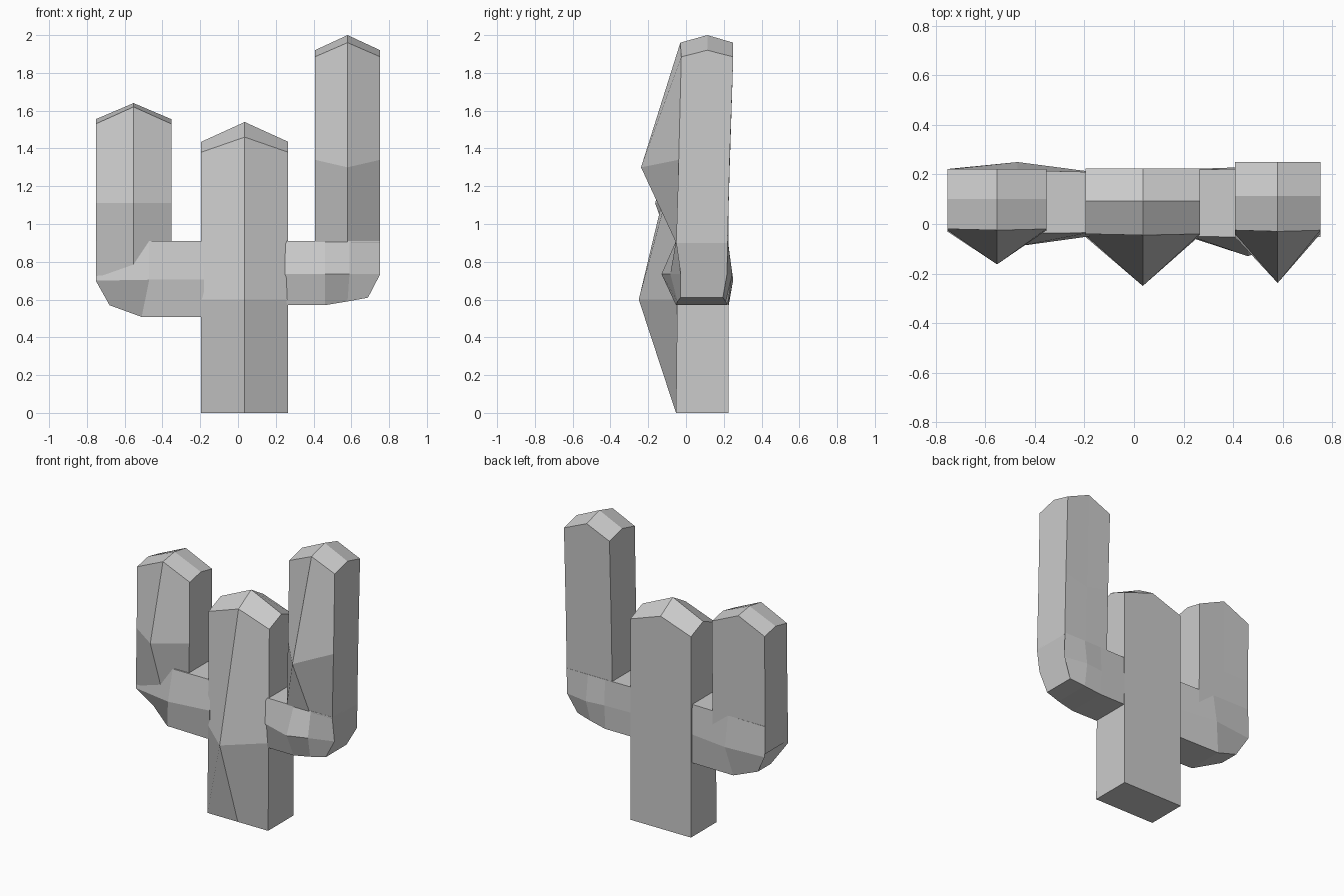
import bpy, bmesh

if "Cube" in bpy.data.objects:
    bpy.data.objects.remove(bpy.data.objects["Cube"], do_unlink=True)

# One plain grey for the whole plant
grey = bpy.data.materials.new("plain_grey")
grey.use_nodes = True
GREY = (0.6, 0.6, 0.6, 1)
grey.diffuse_color = GREY
grey.node_tree.nodes["Principled BSDF"].inputs["Base Color"].default_value = GREY


def finish(bm, name):
    bmesh.ops.recalc_face_normals(bm, faces=bm.faces)
    mesh = bpy.data.meshes.new(name)
    bm.to_mesh(mesh)
    bm.free()
    mesh.materials.append(grey)
    obj = bpy.data.objects.new(name, mesh)
    bpy.context.collection.objects.link(obj)
    return obj


def loft(bm, rings):
    """Bridge closed rings of equal length and return their vertices."""
    rows = [[bm.verts.new(p) for p in ring] for ring in rings]
    for a, b in zip(rows, rows[1:]):
        n = len(a)
        for i in range(n):
            j = (i + 1) % n
            bm.faces.new((a[i], a[j], b[j], b[i]))
    return rows


def column(name, x0, x1, y0, y1, base, bulge, rim, ridge, foot):
    """Upright stem: front keel swelling at bulge=(y, z, side_z), gabled cap,
    foot=(front, back) depth at the base."""
    xc = (x0 + x1) / 2

    def ring(front, keel, back, side_z, mid_z):
        return [(x0, front, side_z), (xc, keel, mid_z), (x1, front, side_z),
                (x1, back, side_z), (xc, back, mid_z), (x0, back, side_z)]

    # Back stays straight between the foot and the rim
    t = (bulge[1] - base) / (rim[1] - base)
    bm = bmesh.new()
    rows = loft(bm, [ring(foot[0], foot[0], foot[1], base, base),
                     ring((foot[0] + y0) / 2, bulge[0],
                          foot[1] + t * (y1 - foot[1]), bulge[2], bulge[1]),
                     ring(y0, y0 - 0.005, y1, *rim)])
    bm.faces.new(rows[0])
    # Cap with a bent crest running side to side
    a, b, c, d, e, f = rows[-1]
    yr = (y0 + y1) / 2
    left, mid, right = [bm.verts.new(p) for p in
                        ((x0, yr, ridge[0]), (xc, yr, ridge[1]), (x1, yr, ridge[0]))]
    for face in ((a, b, mid, left), (b, c, right, mid), (c, d, right),
                 (d, e, mid, right), (e, f, left, mid), (f, a, left)):
        bm.faces.new(face)
    return finish(bm, name)


def elbow(name, sections):
    """Sideways limb: each section is x of (top and middle, bottom),
    z of (top, middle, bottom), and front / back y of the same three."""
    rings = []
    for (xt, xb), (zt, zm, zb), front, back in sections:
        corners = list(zip((xt, xt, xb), (zt, zm, zb)))
        ring = [(x, y, z) for (x, z), y in zip(corners, front)]
        ring += [(x, y, z) for (x, z), y in zip(corners[::-1], back[::-1])]
        rings.append(ring)
    bm = bmesh.new()
    rows = loft(bm, rings)
    bm.faces.new(rows[0])
    bm.faces.new(rows[-1])
    return finish(bm, name)


# Stems
column("trunk", -0.195, 0.266, -0.04, 0.225, 0, (-0.25, 0.6, 0.6),
       (1.38, 1.46), (1.435, 1.54), (-0.053, 0.225))
column("left_stem", 0.407, 0.753, -0.025, 0.25, 0.9, (-0.238, 1.3, 1.34),
       (1.885, 1.96), (1.92, 2.0), (-0.052, 0.22))
column("right_stem", -0.753, -0.353, -0.02, 0.222, 0.72, (-0.163, 1.11, 1.11),
       (1.53, 1.62), (1.555, 1.64), (-0.03, 0.216))

# Elbows joining the side stems to the trunk
elbow("left_elbow", [
    ((0.23, 0.26), (0.91, 0.735, 0.57), (-0.05, -0.055, -0.05), (0.22, 0.222, 0.22)),
    ((0.46, 0.46), (0.91, 0.735, 0.57), (-0.053, -0.13, -0.053), (0.222, 0.23, 0.22)),
    ((0.59, 0.58), (0.91, 0.735, 0.59), (-0.053, -0.083, -0.045), (0.222, 0.245, 0.21)),
    ((0.753, 0.688), (0.91, 0.735, 0.61), (-0.053, -0.028, -0.03), (0.221, 0.217, 0.195)),
])
elbow("right_elbow", [
    ((-0.18, -0.18), (0.91, 0.705, 0.508), (-0.035, -0.05, -0.05), (0.21, 0.212, 0.21)),
    ((-0.47, -0.51), (0.91, 0.705, 0.508), (-0.038, -0.09, -0.04), (0.217, 0.25, 0.215)),
    ((-0.753, -0.68), (0.91, 0.7, 0.57), (-0.03, -0.032, 0.05), (0.22, 0.222, 0.19)),
])
